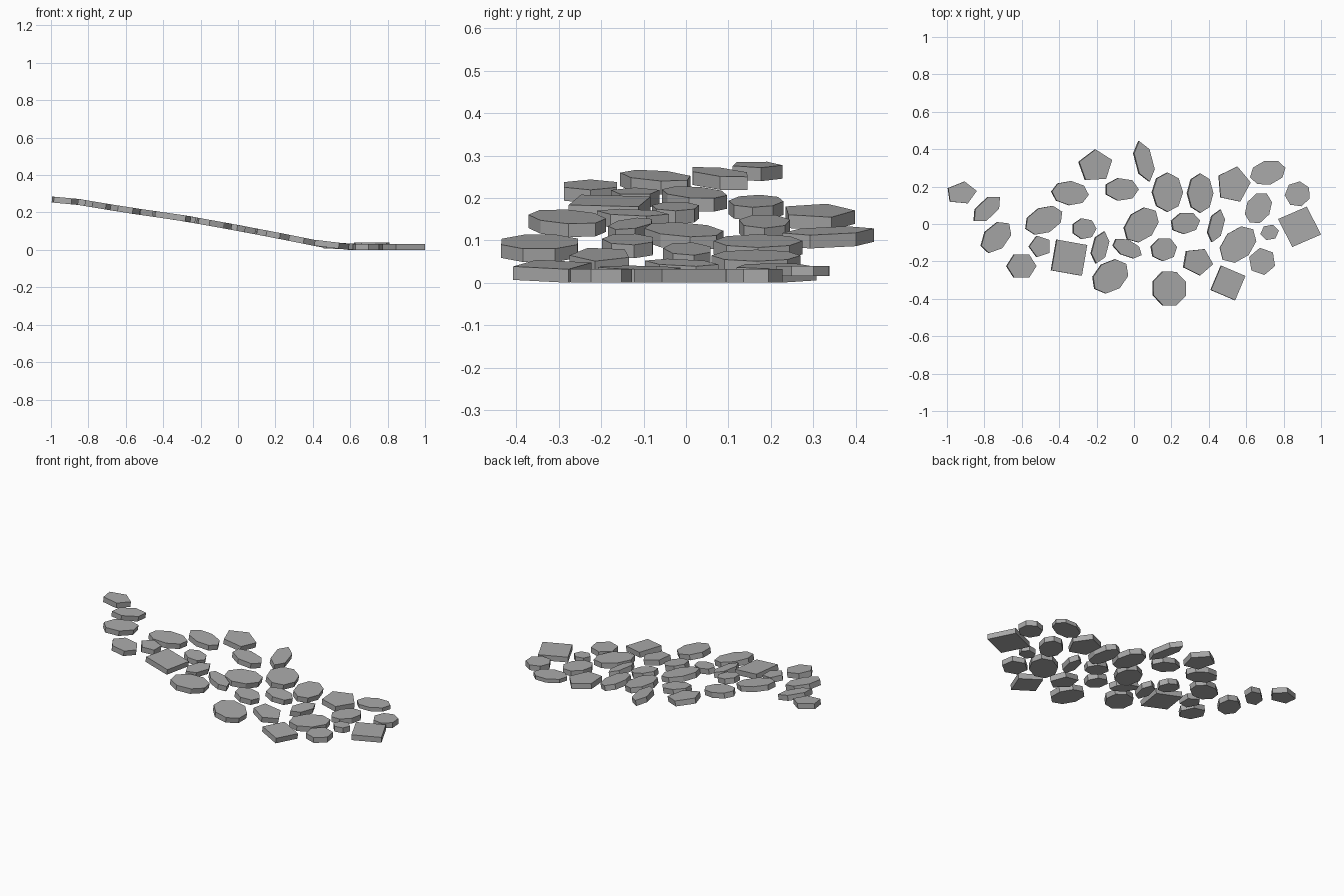
import bpy, bmesh, math
from mathutils import Matrix, Vector

if "Cube" in bpy.data.objects:
    bpy.data.objects.remove(bpy.data.objects["Cube"])

grey = bpy.data.materials.new("stone grey")
grey.diffuse_color = (0.4, 0.4, 0.4, 1)
grey.use_nodes = True
grey.node_tree.nodes["Principled BSDF"].inputs["Base Color"].default_value = grey.diffuse_color

# Side profile of the slope, as (x, height of stone underside)
SLOPE = [(-1.1, 0.262), (-0.87, 0.243), (-0.6, 0.198), (-0.3, 0.155),
         (0.0, 0.101), (0.25, 0.053), (0.5, 0.003), (0.54, 0.0), (1.1, 0.0)]


def ground(x):
    for (x0, z0), (x1, z1) in zip(SLOPE, SLOPE[1:]):
        if x <= x1:
            return z0 + (z1 - z0) * (x - x0) / (x1 - x0)
    return 0.0


def stone(name, x, y, a, b, turn, sides, thick=0.032, lift=0.0):
    """Flat polygon slab with half length a and half width b, laid on the slope."""
    bm = bmesh.new()
    spin = Matrix.Rotation(math.radians(turn), 3, 'Z')
    ring = [bm.verts.new(spin @ Vector((a * math.cos(2 * math.pi * k / sides),
                                        b * math.sin(2 * math.pi * k / sides), 0)))
            for k in range(sides)]
    base = bm.faces.new(ring)
    top = bmesh.ops.extrude_face_region(bm, geom=[base])["geom"]
    bmesh.ops.translate(bm, vec=(0, 0, thick),
                        verts=[g for g in top if isinstance(g, bmesh.types.BMVert)])
    bmesh.ops.recalc_face_normals(bm, faces=bm.faces)
    # tilt to follow the ground under the stone
    reach = 0.07
    z0, z1 = ground(x - reach), ground(x + reach)
    tilt = Matrix.Rotation(math.atan2(z0 - z1, 2 * reach), 4, 'Y')
    place = Matrix.Translation((x, y, (z0 + z1) / 2 + lift))
    bmesh.ops.transform(bm, matrix=place @ tilt, verts=bm.verts)
    low = min(v.co.z for v in bm.verts)
    if low < 0:
        bmesh.ops.translate(bm, vec=(0, 0, -low), verts=bm.verts)
    me = bpy.data.meshes.new(name)
    bm.to_mesh(me)
    bm.free()
    me.materials.append(grey)
    bpy.context.collection.objects.link(bpy.data.objects.new(name, me))


# Upper path: x, y, half length, half width, turn, sides
upper = [
    (-.925, .165, .083, .062, 8, 5), (-.79, .08, .095, .05, 43, 6),
    (-.74, -.07, .1, .065, 47, 7), (-.605, -.225, .08, .072, 0, 6),
    (-.505, -.12, .06, .06, 180, 5), (-.485, .02, .108, .07, 25, 8),
    (-.345, .165, .1, .065, -5, 8), (-.21, .31, .095, .088, 20, 5),
    (-.27, -.025, .065, .057, 0, 7), (-.35, -.18, .118, .118, 35, 4),
]
# Middle path
middle = [
    (-.185, -.125, .088, .045, 75, 6), (-.13, -.28, .108, .08, 38, 8),
    (-.04, -.13, .085, .045, -25, 7), (-.07, .185, .092, .062, 0, 7),
    (.05, .335, .112, .05, 105, 6), (.035, -.005, .108, .078, 45, 8),
    (.155, -.135, .072, .063, 10, 7), (.185, -.345, .095, .098, 22, 8),
    (.175, .17, .105, .083, 90, 8), (.27, .005, .08, .058, 10, 7),
    (.35, .165, .105, .07, 90, 8), (.335, -.2, .085, .075, -10, 5),
    (.435, -.01, .09, .042, 75, 6),
]
# Level path at the foot of the slope
level = [
    (.53, .21, .1, .092, 78, 5), (.5, -.315, .1, .1, 22, 4),
    (.555, -.11, .115, .08, 45, 8), (.665, .085, .09, .067, 60, 8),
    (.685, -.2, .075, .073, 40, 6), (.725, -.045, .05, .043, 10, 6),
    (.875, .16, .07, .068, 30, 7), (.885, -.015, .122, .115, -20, 4),
]
for group, stones in (("upper", upper), ("middle", middle), ("level", level)):
    for i, s in enumerate(stones):
        stone(f"{group}_stone_{i + 1}", *s)
# Thinner stone sitting slightly proud of the level ground
stone("level_thin_stone", .715, .275, .098, .065, 15, 8, 0.023, 0.016)
